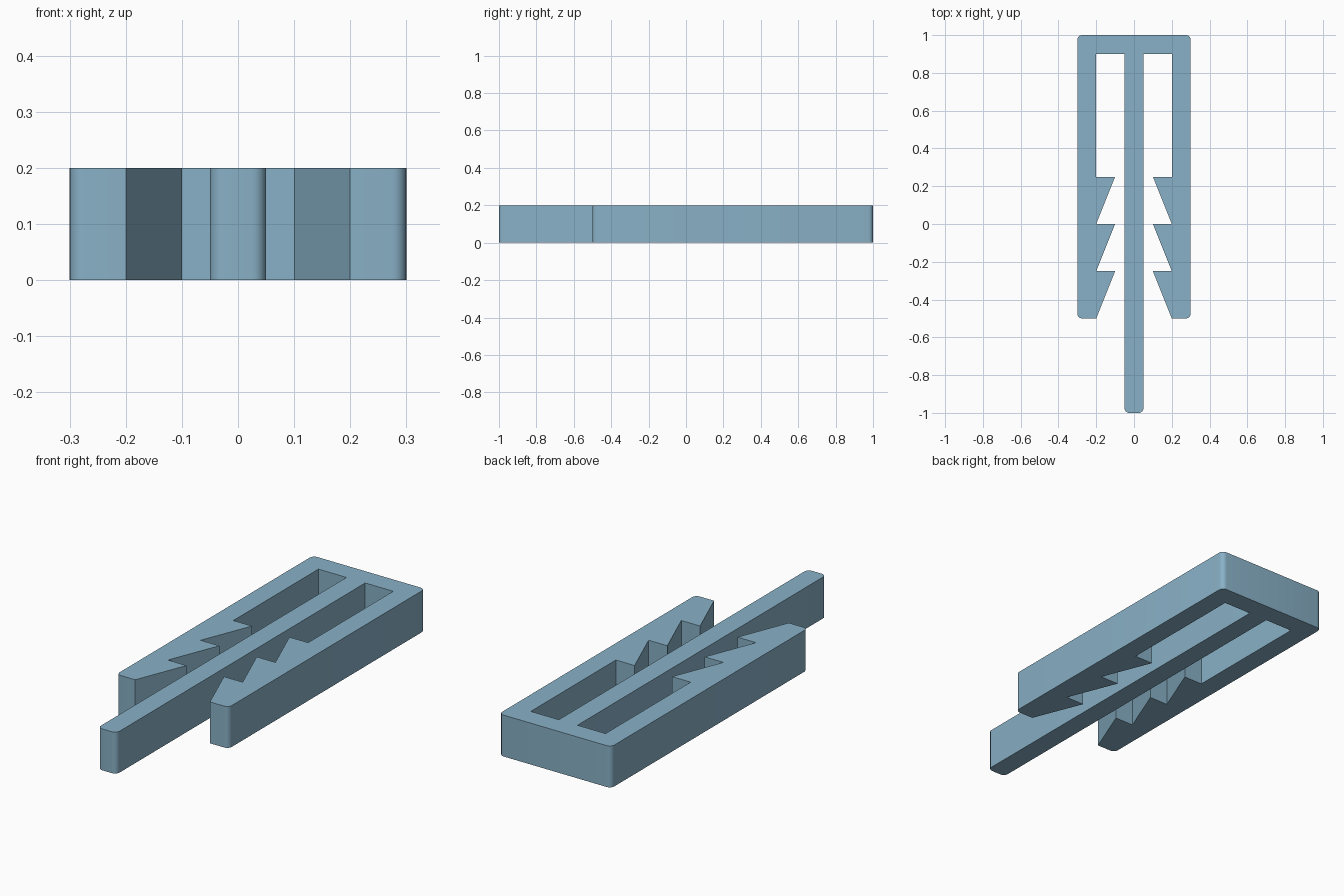
import bpy, bmesh, math

if "Cube" in bpy.data.objects:
    bpy.data.objects.remove(bpy.data.objects["Cube"])

HEIGHT = 0.2
RADIUS = 0.025


def rounded(cx, cy, start, steps=6):
    """Quarter-circle corner, counter-clockwise from the start angle."""
    return [(cx + RADIUS * math.cos(start + i * math.pi / 2 / steps),
             cy + RADIUS * math.sin(start + i * math.pi / 2 / steps))
            for i in range(steps + 1)]


# Right half of the outline, from the tip of the centre bar to the back edge
half = rounded(0.05 - RADIUS, -1 + RADIUS, -math.pi / 2)   # centre bar tip
half += [(0.05, 0.9), (0.2, 0.9)]                          # slot end
for i in range(3):                                         # barbed teeth
    y = 0.25 - 0.25 * i
    half += [(0.2, y), (0.1, y)]
half += [(0.2, -0.5)]
half += rounded(0.3 - RADIUS, -0.5 + RADIUS, -math.pi / 2)  # arm tip
half += rounded(0.3 - RADIUS, 1 - RADIUS, 0)                # back corner

# Mirror to the left and extrude upward
outline = half + [(-x, y) for x, y in reversed(half)]
bm = bmesh.new()
base = bm.faces.new([bm.verts.new((x, y, 0)) for x, y in outline])
top = bmesh.ops.extrude_face_region(bm, geom=[base], use_keep_orig=True)
bmesh.ops.translate(bm, vec=(0, 0, HEIGHT),
                    verts=[g for g in top["geom"] if isinstance(g, bmesh.types.BMVert)])
bmesh.ops.recalc_face_normals(bm, faces=bm.faces)
# Split the caps so the concave shape fills cleanly
bmesh.ops.triangulate(bm, faces=[f for f in bm.faces if len(f.verts) > 4])
mesh = bpy.data.meshes.new("barbed_clip")
bm.to_mesh(mesh)
bm.free()

clip = bpy.data.objects.new("barbed_clip", mesh)
bpy.context.collection.objects.link(clip)

blue = bpy.data.materials.new("dusty blue")
blue.diffuse_color = (0.25, 0.44, 0.57, 1)
blue.use_nodes = True
blue.node_tree.nodes["Principled BSDF"].inputs["Base Color"].default_value = blue.diffuse_color
mesh.materials.append(blue)

bpy.context.view_layer.objects.active = clip
clip.select_set(True)
bpy.ops.object.shade_smooth_by_angle(angle=math.radians(30))
